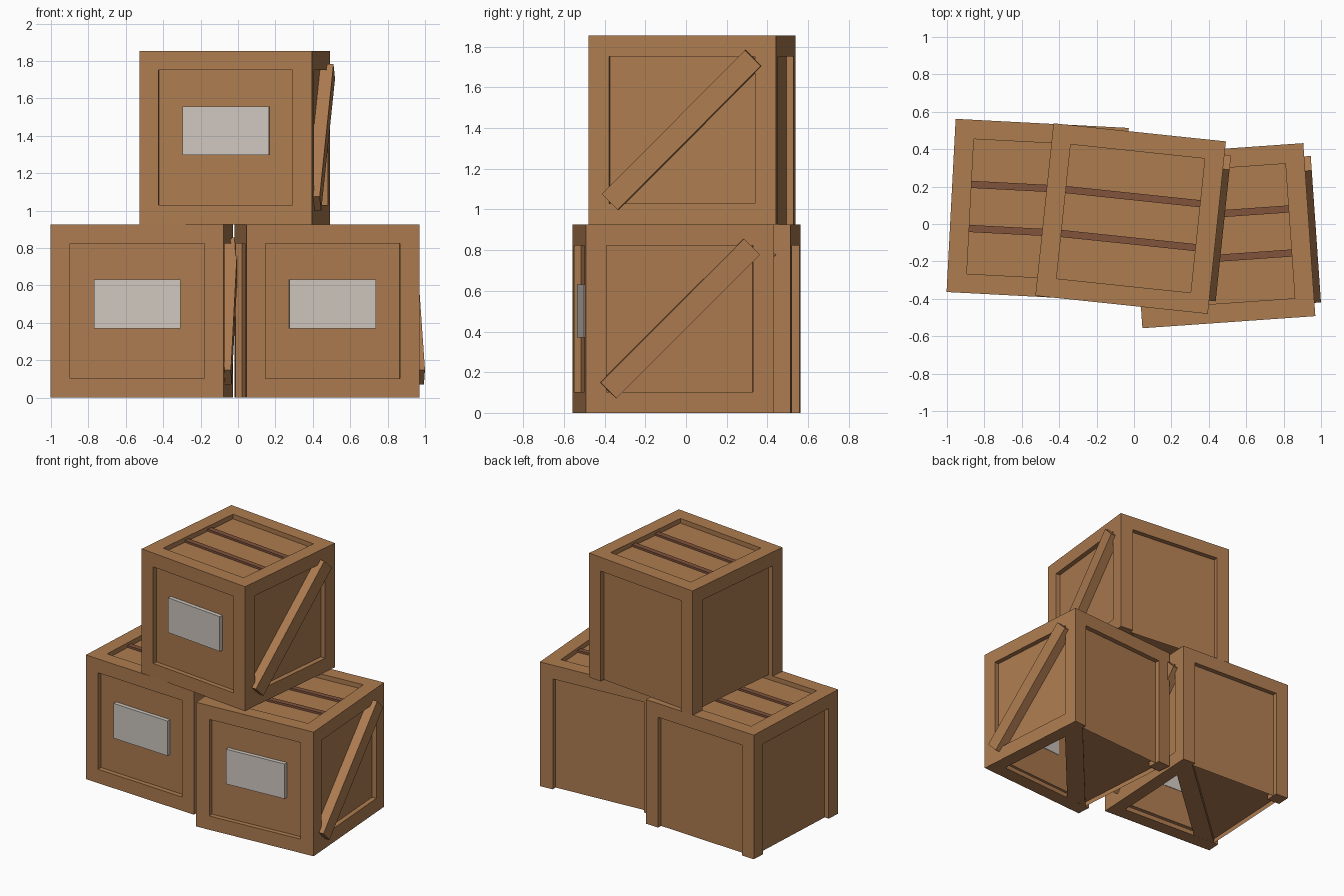
import bpy, bmesh, math
from mathutils import Matrix, Vector

if "Cube" in bpy.data.objects:
    bpy.data.objects.remove(bpy.data.objects["Cube"])

S = 0.927          # crate side
H = S / 2
W = 0.103          # frame width
D = 0.035          # panel recess


def material(name, col):
    m = bpy.data.materials.new(name)
    m.diffuse_color = (*col, 1)
    m.use_nodes = True
    m.node_tree.nodes["Principled BSDF"].inputs["Base Color"].default_value = m.diffuse_color
    return m


WOOD = material("wood", (0.42, 0.20, 0.08))
DARK = material("dark_wood", (0.22, 0.088, 0.045))
LABEL = material("label_grey", (0.62, 0.57, 0.52))


def finish(bm, name, mat, xf):
    bmesh.ops.recalc_face_normals(bm, faces=bm.faces[:])
    me = bpy.data.meshes.new(name)
    bm.to_mesh(me)
    bm.free()
    me.materials.append(mat)
    ob = bpy.data.objects.new(name, me)
    ob.matrix_world = xf
    bpy.context.collection.objects.link(ob)
    return ob


def box(bm, size, loc, rot=Matrix.Identity(4)):
    m = Matrix.Translation(loc) @ rot @ Matrix.Diagonal((*size, 1))
    bmesh.ops.create_cube(bm, size=1, matrix=m)


def prism(bm, pts, z0, z1):
    lo = [bm.verts.new((x, y, z0)) for x, y in pts]
    hi = [bm.verts.new((x, y, z1)) for x, y in pts]
    bm.faces.new(lo)
    bm.faces.new(hi)
    n = len(pts)
    for i in range(n):
        j = (i + 1) % n
        bm.faces.new((lo[i], lo[j], hi[j], hi[i]))


def crate(tag, loc, deg):
    xf = Matrix.Translation(loc) @ Matrix.Rotation(math.radians(deg), 4, 'Z')

    # shell: cube cut along the frame lines, middles pushed in
    bm = bmesh.new()
    bmesh.ops.create_cube(bm, size=S)
    for ax in range(3):
        for s in (-1, 1):
            n = Vector((0, 0, 0))
            n[ax] = 1
            bmesh.ops.bisect_plane(bm, geom=bm.verts[:] + bm.edges[:] + bm.faces[:],
                                   plane_co=n * s * (H - W), plane_no=n)
    # the back and left recesses run down to the floor
    for n, open_bottom in (((0, -1, 0), False), ((1, 0, 0), False), ((0, 0, 1), False),
                           ((0, 1, 0), True), ((-1, 0, 0), True)):
        n = Vector(n)
        sel = []
        for f in bm.faces:
            c = f.calc_center_median()
            if abs(c.dot(n) - H) > 1e-4:
                continue
            side = c - n * c.dot(n)
            if open_bottom:
                side.z = max(side.z, 0)
            if max(abs(v) for v in side) < H - W:
                sel.append(f)
        r = bmesh.ops.extrude_face_region(bm, geom=sel)
        vs = [g for g in r['geom'] if isinstance(g, bmesh.types.BMVert)]
        bmesh.ops.translate(bm, verts=vs, vec=-n * D)
        bmesh.ops.delete(bm, geom=[f for f in sel if f.is_valid], context='FACES')
    low = [f for f in bm.faces if f.calc_center_median().z < -H + 1e-4]
    bmesh.ops.delete(bm, geom=low, context='FACES')
    finish(bm, tag + "_shell", WOOD, xf)

    # underside: two rails, diagonal strip, feet, half floor
    bm = bmesh.new()
    h, z0, z1 = H - 0.001, -H, -H + D
    i = H - W
    prism(bm, [(-i, -h), (i, -h), (i, -i), (-i, -i)], z0, z1)
    prism(bm, [(i, -i), (h, -i), (h, i), (i, i)], z0, z1)
    for sx in (-1, 1):
        for sy in (-1, 1):
            prism(bm, [(sx * i, sy * i), (sx * h, sy * i), (sx * h, sy * h), (sx * i, sy * h)], z0, z1)
    e = H - D
    prism(bm, [(-e, -e), (-e + 0.11, -e), (e, e - 0.11), (e, e), (e - 0.07, e), (-e, -e + 0.07)],
          z0 + 0.0005, z1)
    prism(bm, [(-e, -e), (e, e), (-e, e)], z1, z1 + 0.005)
    finish(bm, tag + "_underside", WOOD, xf)

    # dark lid battens
    bm = bmesh.new()
    for s in (-1, 1):
        box(bm, (2 * i, 0.038, 0.02), (0, s * 0.118, H - D + 0.005))
    finish(bm, tag + "_lid_battens", DARK, xf)

    # diagonal brace on the right side
    bm = bmesh.new()
    box(bm, (2 * D, 1.0, 0.11), (H, 0, 0), Matrix.Rotation(math.radians(45), 4, 'X'))
    finish(bm, tag + "_brace", WOOD, xf)

    # front label plate
    bm = bmesh.new()
    box(bm, (0.463, 0.032, 0.26), (0, -H + 0.022, 0.037))
    finish(bm, tag + "_label", LABEL, xf)


crate("left_crate", (-0.515, 0.075, H), -3)
crate("right_crate", (0.475, -0.0625, H), 4)
crate("top_crate", (-0.018, 0.029, H + S), -6)
